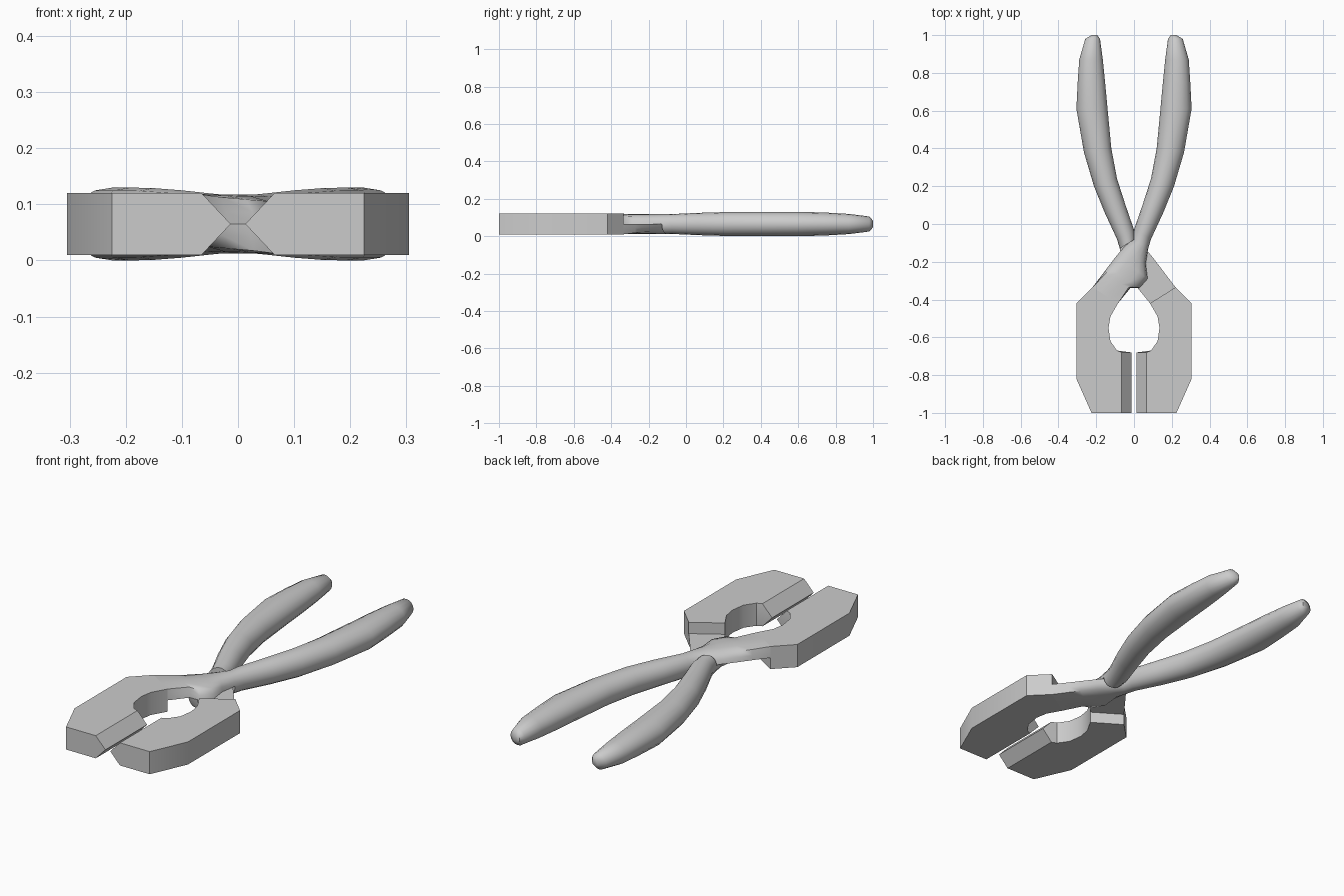
import bpy, bmesh, math
from mathutils import Matrix, Vector

cube = bpy.data.objects.get("Cube")
if cube:
    bpy.data.objects.remove(cube)

steel = bpy.data.materials.new("grey_steel")
steel.use_nodes = True
steel.diffuse_color = (0.6, 0.6, 0.6, 1)
steel.node_tree.nodes["Principled BSDF"].inputs["Base Color"].default_value = (0.6, 0.6, 0.6, 1)

MID, BOTTOM, TOP = 0.065, 0.01, 0.12
SIDES = 16
# half turn about the long axis swaps one half of the tool for the other
HALF_TURN = (Matrix.Translation((0, 0, MID)) @ Matrix.Rotation(math.pi, 4, "Y")
             @ Matrix.Translation((0, 0, -MID)))


def finish(bm, name, turned, angle):
    if turned:
        bm.transform(HALF_TURN)
    bmesh.ops.recalc_face_normals(bm, faces=bm.faces)
    mesh = bpy.data.meshes.new(name)
    bm.to_mesh(mesh)
    bm.free()
    mesh.materials.append(steel)
    obj = bpy.data.objects.new(name, mesh)
    bpy.context.collection.objects.link(obj)
    bpy.ops.object.select_all(action="DESELECT")
    obj.select_set(True)
    bpy.context.view_layer.objects.active = obj
    bpy.ops.object.shade_smooth_by_angle(angle=math.radians(angle))


def ring(bm, left, right, half_height, square=0.0, halved=False):
    """Oval cross-section between two edge points, optionally squared or cut flat below."""
    left, right = Vector((*left, MID)), Vector((*right, MID))
    centre, half = (left + right) / 2, (right - left) / 2
    verts = []
    for i in range(SIDES):
        a = 2 * math.pi * i / SIDES
        c, s = math.cos(a), math.sin(a)
        k = 1 + square * (1 / max(abs(c), abs(s)) - 1)
        z = s * k * half_height
        if halved:
            z = max(z, 0)
        verts.append(bm.verts.new(centre + half * c * k + Vector((0, 0, z))))
    return verts


# handle stations: inner edge, outer edge, half height
HANDLE = [
    ((0.195, 1.0), (0.225, 1.0), 0.018), ((0.18, 0.98), (0.258, 0.98), 0.04),
    ((0.165, 0.87), (0.29, 0.87), 0.054), ((0.153, 0.75), (0.298, 0.75), 0.061),
    ((0.14, 0.61), (0.305, 0.61), 0.065), ((0.12, 0.4), (0.265, 0.38), 0.065),
    ((0.09, 0.24), (0.212, 0.2), 0.064), ((0.045, 0.1), (0.155, 0.06), 0.06),
    ((0.0, -0.03), (0.09, -0.08), 0.054), ((-0.005, -0.08), (0.075, -0.13), 0.053),
]
# neck stations: outer edge, inner edge, half height, squareness
NECK = [
    ((-0.005, -0.08), (0.075, -0.13), 0.053, 0), ((-0.05, -0.12), (0.062, -0.21), 0.053, 0.1),
    ((-0.09, -0.165), (0.072, -0.29), 0.053, 0.2), ((-0.14, -0.23), (0.03, -0.338), 0.053, 0.4),
    ((-0.17, -0.27), (-0.02, -0.34), 0.054, 0.6), ((-0.22, -0.335), (-0.085, -0.42), 0.055, 1),
]
# jaw outline; the two points of the gripping edge come first
JAW = [
    (-0.065, -1), (-0.065, -0.68), (-0.09, -0.67), (-0.125, -0.62), (-0.135, -0.55),
    (-0.125, -0.49), (-0.085, -0.42), (-0.22, -0.335), (-0.305, -0.42), (-0.305, -0.82),
    (-0.225, -1),
]


def build_arm(name, turned):
    bm = bmesh.new()
    rings = [ring(bm, *s) for s in HANDLE]
    rings += [ring(bm, *s, halved=True) for s in NECK]
    for a, b in zip(rings, rings[1:]):
        for i in range(SIDES):
            j = (i + 1) % SIDES
            bm.faces.new((a[i], a[j], b[j], b[i]))
    bm.faces.new(rings[0])
    bm.faces.new(rings[-1])
    bmesh.ops.remove_doubles(bm, verts=bm.verts, dist=0.0001)
    finish(bm, name, turned, 50)


def build_jaw(name, turned):
    bm = bmesh.new()
    loops = []
    for z in (BOTTOM, MID, TOP):
        # the gripping edge comes to a ridge at mid height
        loops.append([bm.verts.new((-0.013 if z == MID and i < 2 else x, y, z))
                      for i, (x, y) in enumerate(JAW)])
    for a, b in zip(loops, loops[1:]):
        for i in range(len(JAW)):
            j = (i + 1) % len(JAW)
            bm.faces.new((a[i], a[j], b[j], b[i]))
    bm.faces.new(loops[0])
    bm.faces.new(loops[-1])
    finish(bm, name, turned, 35)


for side, turned in (("left", True), ("right", False)):
    build_jaw(side + "_jaw", turned)
    build_arm(("right" if turned else "left") + "_handle_and_neck", turned)
